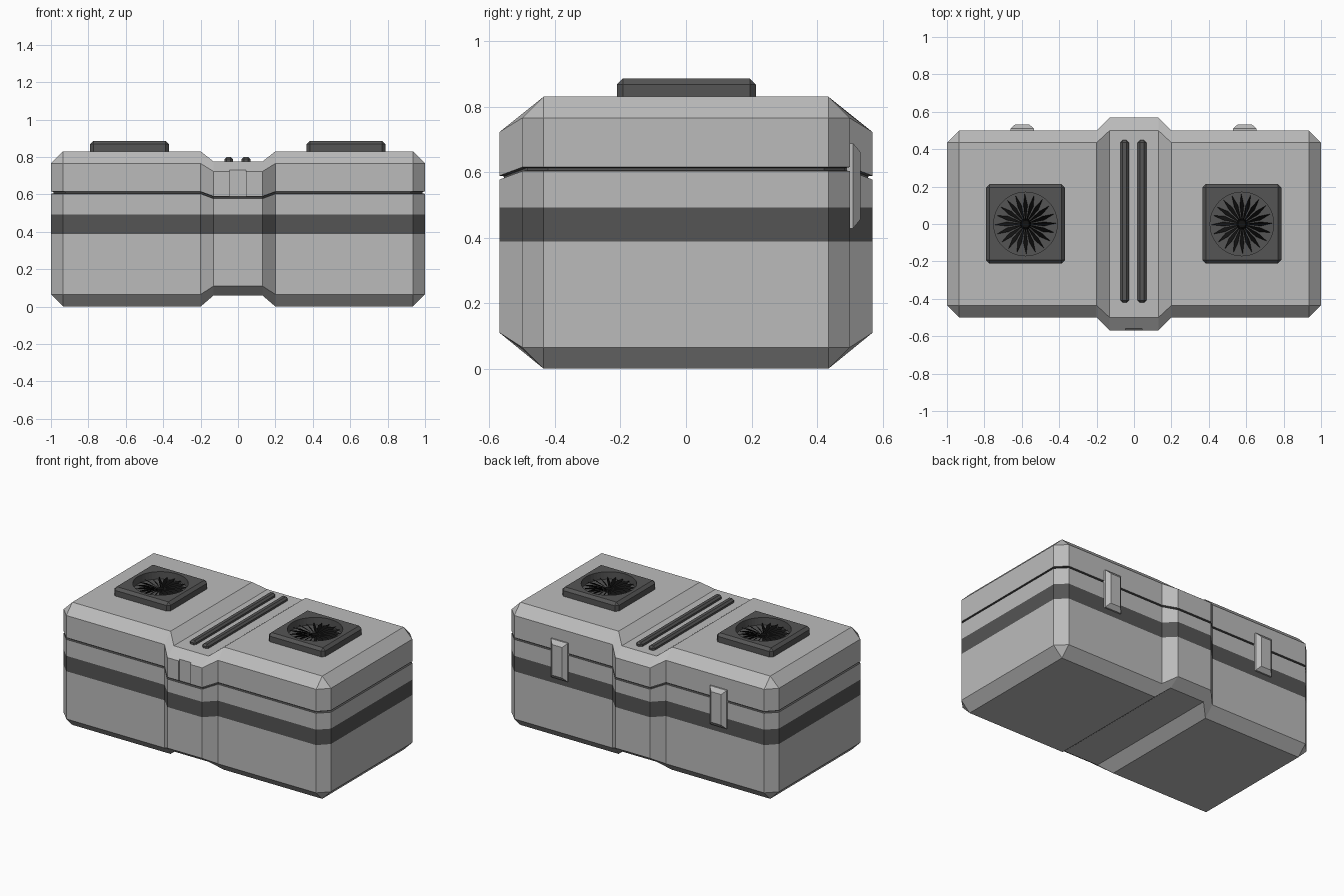
import bpy, bmesh, math
from mathutils import Matrix, Vector

if "Cube" in bpy.data.objects:
    bpy.data.objects.remove(bpy.data.objects["Cube"])


def material(name, v):
    m = bpy.data.materials.new(name)
    m.diffuse_color = (v, v, v, 1)
    m.use_nodes = True
    m.node_tree.nodes["Principled BSDF"].inputs["Base Color"].default_value = m.diffuse_color
    return m


LIGHT = material("light grey", 0.5)
DARK = material("dark grey", 0.09)
BLACK = material("black", 0.006)


def finish(bm, name, mats):
    bmesh.ops.recalc_face_normals(bm, faces=bm.faces)
    me = bpy.data.meshes.new(name)
    bm.to_mesh(me)
    bm.free()
    for m in mats:
        me.materials.append(m)
    ob = bpy.data.objects.new(name, me)
    bpy.context.collection.objects.link(ob)
    return ob


def box(name, lo, hi, mat, bevel=0, keep=lambda e: True):
    bm = bmesh.new()
    lo, hi = Vector(lo), Vector(hi)
    bmesh.ops.create_cube(bm, size=1, matrix=Matrix.Translation((lo + hi) / 2)
                          @ Matrix.Diagonal((*(hi - lo), 1)))
    if bevel:
        bmesh.ops.bevel(bm, geom=[e for e in bm.edges if keep(e)], offset=bevel,
                        segments=1, affect='EDGES', profile=0.5)
    return finish(bm, name, [mat])


def cut(ob, cutter):
    mod = ob.modifiers.new("cut", 'BOOLEAN')
    mod.operation = 'DIFFERENCE'
    mod.solver = 'EXACT'
    mod.object = cutter
    cutter.hide_render = True
    cutter.hide_viewport = True
    cutter.display_type = 'WIRE'


# Case body: plan outline rings stacked upward, with a raised waist in the middle
FRONT = [(-1, .435), (-.935, .5), (-.2, .5), (-.13, .57),
         (.13, .57), (.2, .5), (.935, .5), (1, .435)]
# level: (z of the halves, z of the waist, inset, chamfered rim?)
LEVELS = [(0, .06, 0, True), (.065, .11, 0, False), (.388, .388, 0, False),
          (.492, .492, 0, False), (.603, .577, 0, False), (.605, .579, .014, False),
          (.613, .587, .014, False), (.615, .589, 0, False),
          (.765, .722, 0, False), (.83, .775, 0, True)]
STRIP_MATERIAL = [0, 0, 1, 0, 1, 1, 1, 0, 0]

bm = bmesh.new()
rings = []
for z_half, z_waist, inset, rim in LEVELS:
    half = []
    for x, y in FRONT:
        z = z_waist if abs(x) < .15 else z_half
        if rim:
            x = max(-.935, min(.935, x))
            y = .5 if abs(x) < .15 else .435
        if inset:
            y -= inset
            if abs(x) > .9:
                x -= math.copysign(inset, x)
        half.append((x, y, z))
    front = [bm.verts.new((x, -y, z)) for x, y, z in half]
    back = [bm.verts.new(p) for p in half]
    rings.append((front, back))
for i, mi in enumerate(STRIP_MATERIAL):
    a = rings[i][0] + rings[i][1][::-1]
    b = rings[i + 1][0] + rings[i + 1][1][::-1]
    for j in range(len(a)):
        k = (j + 1) % len(a)
        bm.faces.new((a[j], a[k], b[k], b[j])).material_index = mi
for front, back in (rings[0], rings[-1]):
    for j in range(1, 6):
        bm.faces.new((front[j], front[j + 1], back[j + 1], back[j]))
    for j in (0, 6):
        bm.faces.new((front[j], front[j + 1], back[j + 1], back[j]))
bmesh.ops.remove_doubles(bm, verts=bm.verts, dist=1e-4)
body = finish(bm, "case_body", [LIGHT, DARK])

# Shallow notch in the front of the lid
cut(body, box("notch_cutter", (-.045, -.7, .584), (.042, -.559, .73), LIGHT))

# Twin rails along the top of the waist
for side, x in (("left", -.05), ("right", .043)):
    box(side + "_rail", (x - .023, -.42, .76), (x + .023, .448, .8), DARK, .012)

# Vent housings with round wells and fan blades
BLADES = 20
for side, x in (("left", -.58), ("right", .577)):
    plate = box(side + "_vent_housing", (x - .211, -.211, .8), (x + .211, .213, .886),
                DARK, .018, lambda e: max(v.co.z for v in e.verts) > .88)
    bm = bmesh.new()
    bmesh.ops.create_cone(bm, cap_ends=True, segments=48, radius1=.17, radius2=.17,
                          depth=.2, matrix=Matrix.Translation((x, 0, .936)))
    cut(plate, finish(bm, side + "_well_cutter", [DARK]))

    bm = bmesh.new()
    for i in range(BLADES):
        turn = Matrix.Translation((x, 0, 0)) @ Matrix.Rotation(math.tau * i / BLADES, 4, 'Z')
        pts = [(.008, 0, .85), (.1, -.011, .842), (.162, .004, .855), (.1, .011, .866)]
        bm.faces.new([bm.verts.new(turn @ Vector(p)) for p in pts])
    bmesh.ops.create_cone(bm, cap_ends=True, segments=16, radius1=.03, radius2=.02,
                          depth=.014, matrix=Matrix.Translation((x, 0, .845)))
    finish(bm, side + "_fan", [BLACK])

# Rear latches: tapered blocks across the seam
for side, x in (("left", -.598), ("right", .592)):
    bm = bmesh.new()
    rows = []
    for y, w, z0, z1 in ((.49, .063, .428, .688), (.51, .063, .428, .688),
                         (.532, .038, .455, .662)):
        rows.append([bm.verts.new((x + sx * w, y, z))
                     for sx, z in ((-1, z0), (1, z0), (1, z1), (-1, z1))])
    for a, b in zip(rows, rows[1:]):
        for j in range(4):
            k = (j + 1) % 4
            bm.faces.new((a[j], a[k], b[k], b[j]))
    bm.faces.new(rows[0])
    bm.faces.new(rows[-1])
    finish(bm, side + "_latch", [LIGHT])
